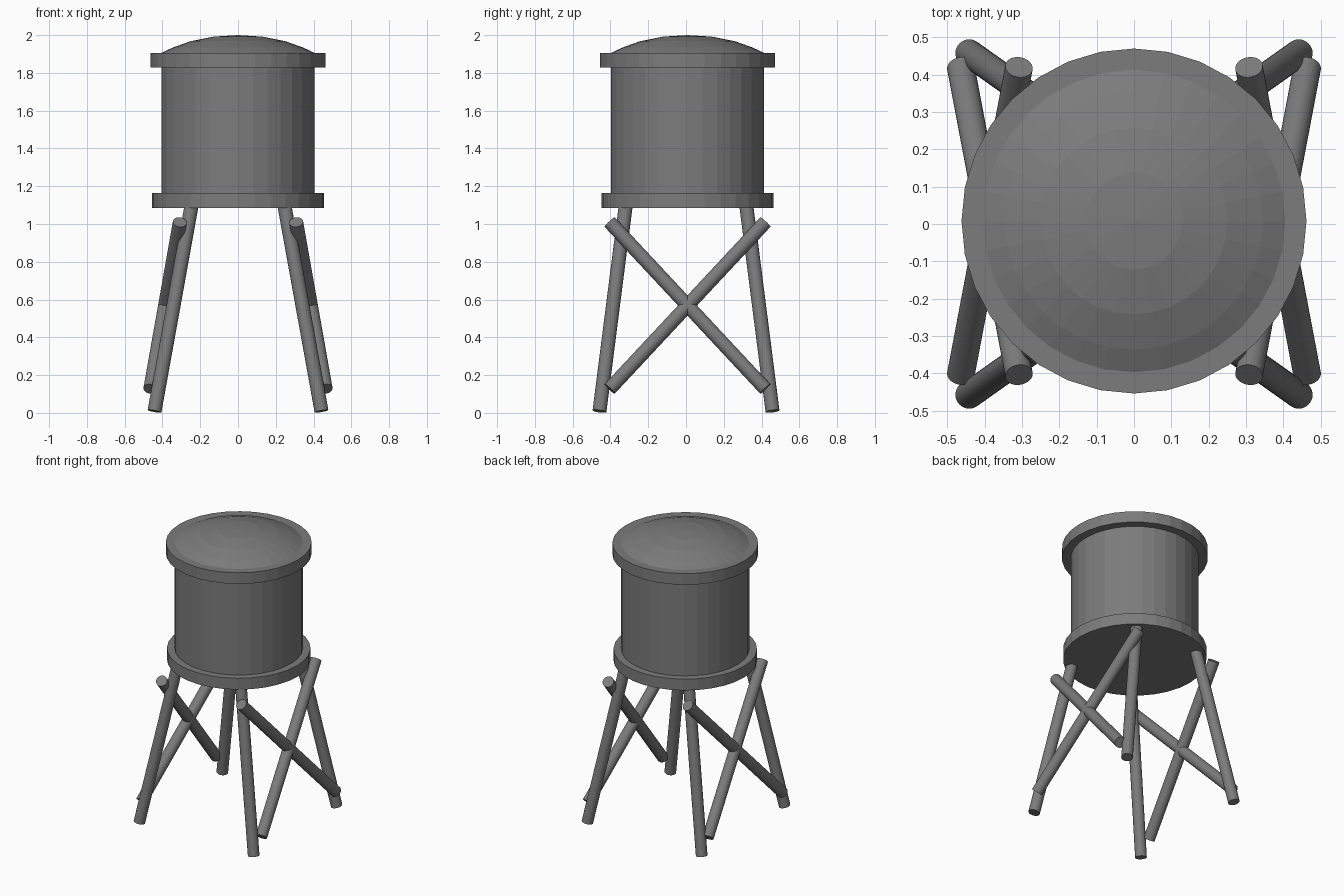
import bpy
import bmesh
from math import cos, sin, tau
from mathutils import Vector

cube = bpy.data.objects.get("Cube")
if cube:
    bpy.data.objects.remove(cube, do_unlink=True)

SIDES = 32
CENTRE_Y = 0.008

# Single dark grey finish
grey = bpy.data.materials.new("dark_grey")
grey.use_nodes = True
colour = (0.2, 0.2, 0.2, 1)
grey.diffuse_color = colour
grey.node_tree.nodes["Principled BSDF"].inputs["Base Color"].default_value = colour


def finish(name, bm):
    bmesh.ops.recalc_face_normals(bm, faces=bm.faces)
    mesh = bpy.data.meshes.new(name)
    bm.to_mesh(mesh)
    bm.free()
    mesh.materials.append(grey)
    obj = bpy.data.objects.new(name, mesh)
    bpy.context.collection.objects.link(obj)
    return obj


def lathe(name, profile, apex=None):
    """Stack circles of (radius, z), closed by flat caps or a top point."""
    bm = bmesh.new()
    rings = [[bm.verts.new((r * cos(tau * i / SIDES), r * sin(tau * i / SIDES) + CENTRE_Y, z))
              for i in range(SIDES)] for r, z in profile]
    for low, high in zip(rings, rings[1:]):
        for i in range(SIDES):
            j = (i + 1) % SIDES
            bm.faces.new((low[i], low[j], high[j], high[i]))
    bm.faces.new(rings[0])
    if apex is None:
        bm.faces.new(rings[-1])
    else:
        tip = bm.verts.new((0, CENTRE_Y, apex))
        for i in range(SIDES):
            bm.faces.new((rings[-1][i], rings[-1][(i + 1) % SIDES], tip))
    return finish(name, bm)


def pole(name, start, end, radius):
    """Round bar between two points with square-cut ends."""
    start, end = Vector(start), Vector(end)
    axis = end - start
    bm = bmesh.new()
    bmesh.ops.create_cone(bm, cap_ends=True, segments=SIDES, radius1=radius,
                          radius2=radius, depth=axis.length)
    bmesh.ops.rotate(bm, verts=bm.verts, matrix=axis.to_track_quat('Z', 'Y').to_matrix())
    bmesh.ops.translate(bm, verts=bm.verts, vec=(start + end) / 2)
    return finish(name, bm)


# Tank body with its base and top bands
lathe("tank_body", [(0.406, 1.12), (0.406, 1.9)])
lathe("base_band", [(0.455, 1.086), (0.455, 1.165)])
lathe("top_band", [(0.462, 1.828), (0.462, 1.906)])

# Shallow domed roof
lathe("domed_roof", [(0.41, 1.9), (0.405, 1.906), (0.345, 1.934), (0.25, 1.968), (0.13, 1.992)],
      apex=2.0)

# Splayed legs and the crossed braces on both sides
for side, sx in (("left", 1), ("right", -1)):
    for end, sy in (("front", -1), ("back", 1)):
        pole(f"{side}_{end}_leg", (sx * 0.442, sy * 0.458, 0.009),
             (sx * 0.24, sy * 0.315, 1.13), 0.037)
        pole(f"{side}_{end}_brace", (sx * 0.464, -sy * 0.412 + CENTRE_Y, 0.127),
             (sx * 0.308, sy * 0.412 + CENTRE_Y, 1.01), 0.037)
